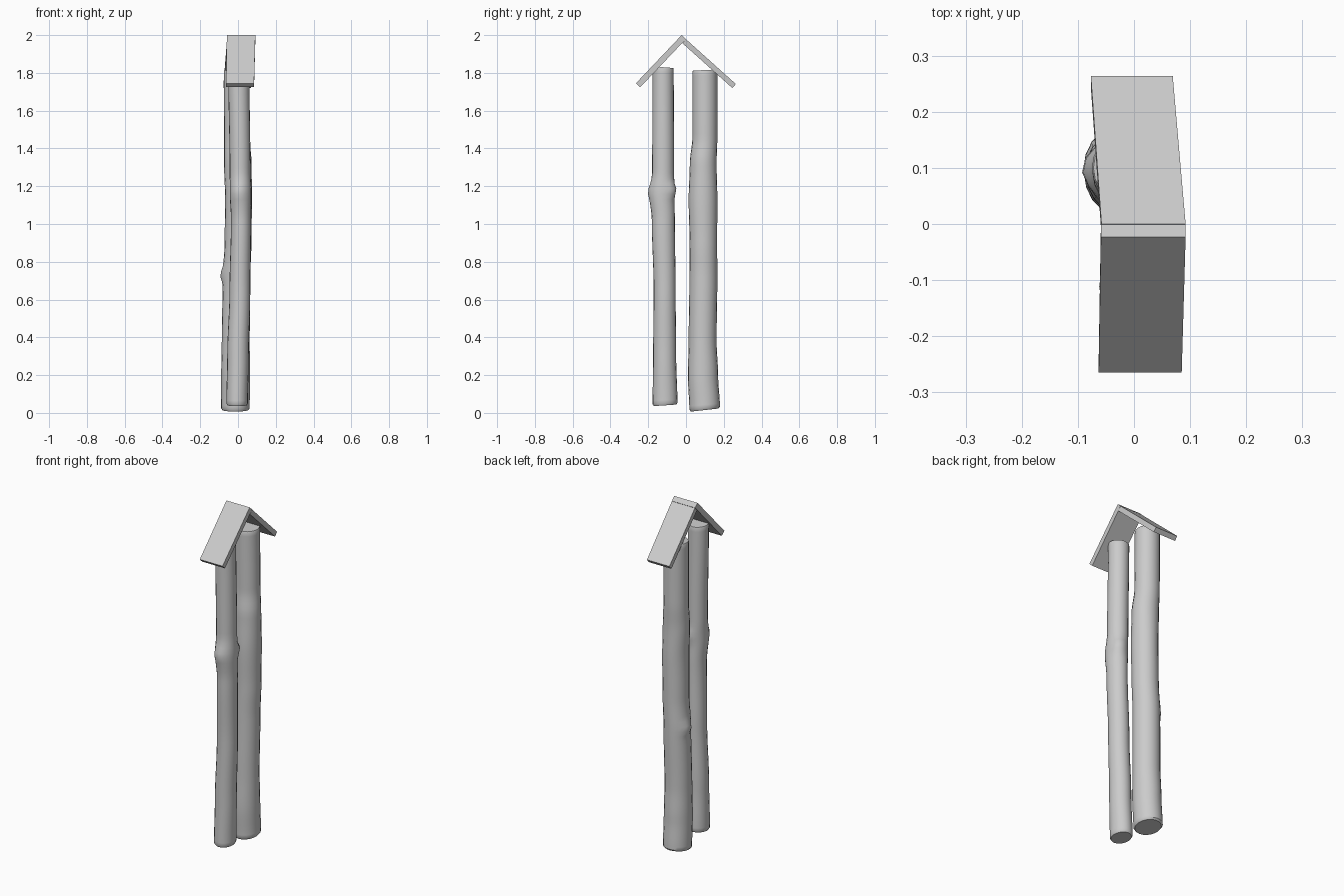
import bpy, bmesh, math
from mathutils import Vector

cube = bpy.data.objects.get("Cube")
if cube:
    bpy.data.objects.remove(cube, do_unlink=True)

grey = bpy.data.materials.new("plain grey")
grey.use_nodes = True
colour = (0.6, 0.6, 0.6, 1)
grey.diffuse_color = colour
grey.node_tree.nodes["Principled BSDF"].inputs["Base Color"].default_value = colour


def finish(name, bm):
    bmesh.ops.recalc_face_normals(bm, faces=bm.faces)
    mesh = bpy.data.meshes.new(name)
    bm.to_mesh(mesh)
    bm.free()
    mesh.materials.append(grey)
    obj = bpy.data.objects.new(name, mesh)
    bpy.context.collection.objects.link(obj)
    return obj


def section_at(z, sections):
    """Smoothly blended (x, y, radius x, radius y) at a height."""
    for a, b in zip(sections, sections[1:]):
        if z <= b[0]:
            t = (z - a[0]) / (b[0] - a[0])
            t = t * t * (3 - 2 * t)
            return [p + (q - p) * t for p, q in zip(a[1:], b[1:])]
    return sections[-1][1:]


def log(name, sections, knots, tilt, sides=20, steps=64):
    """Crooked trunk with slanted ends and local knots (position, size, height)."""
    bm = bmesh.new()
    low, high = sections[0][0], sections[-1][0]
    levels = [(low, 0.9), (low + 0.01, 1)]
    levels += [(low + (high - low) * i / steps, 1) for i in range(1, steps)]
    levels += [(high - 0.006, 1), (high, 0.96)]
    rings = []
    for z, scale in levels:
        x, y, rx, ry = section_at(z, sections)
        along = (z - low) / (high - low)
        slant = tilt[0] * max(0, 1 - along * 8) + tilt[1] * max(0, along * 8 - 7)
        ring = []
        for i in range(sides):
            a = math.tau * i / sides
            out = Vector((math.cos(a), math.sin(a), 0))
            co = Vector((x + rx * scale * out.x, y + ry * scale * out.y, z + slant * out.y))
            for centre, size, height in knots:
                d = (co - Vector(centre)).length / size
                co += out * height * math.exp(-d * d * 2)
            ring.append(bm.verts.new(co))
        rings.append(ring)
    for a, b in zip(rings, rings[1:]):
        for i in range(sides):
            j = (i + 1) % sides
            bm.faces.new((a[i], a[j], b[j], b[i]))
    bm.faces.new(rings[0])
    bm.faces.new(rings[-1])
    obj = finish(name, bm)
    bpy.ops.object.select_all(action='DESELECT')
    obj.select_set(True)
    bpy.context.view_layer.objects.active = obj
    bpy.ops.object.shade_smooth_by_angle(angle=math.radians(40))


def board(name, ridge, eave, inward, ridge_x, eave_x):
    """Roof board: outer ridge and eave lines (y, z), thickened inward."""
    bm = bmesh.new()
    loops = []
    for dy, dz in ((0, 0), inward):
        corners = [(ridge_x[0], *ridge), (ridge_x[1], *ridge),
                   (eave_x[1], *eave), (eave_x[0], *eave)]
        loops.append([bm.verts.new((x, y + dy, z + dz)) for x, y, z in corners])
    outer, inner = loops
    bm.faces.new(outer)
    bm.faces.new(inner)
    for i in range(4):
        j = (i + 1) % 4
        bm.faces.new((outer[i], outer[j], inner[j], inner[i]))
    finish(name, bm)


# Slimmer front trunk with a swollen knot
log("front_log",
    [(0.04, -0.005, -0.111, 0.057, 0.066), (0.30, 0.0, -0.113, 0.057, 0.061),
     (0.65, 0.01, -0.113, 0.055, 0.058), (1.02, 0.016, -0.12, 0.053, 0.061),
     (1.16, 0.014, -0.128, 0.057, 0.066), (1.28, 0.011, -0.121, 0.055, 0.058),
     (1.83, 0.004, -0.121, 0.056, 0.056)],
    [((0.04, -0.075, 1.18), 0.045, 0.018), ((0, -0.19, 1.17), 0.05, 0.009)],
    (0.004, -0.004))

# Thicker back trunk with a branch stub
log("back_log",
    [(0.015, -0.014, 0.099, 0.076, 0.081), (0.20, -0.013, 0.09, 0.076, 0.08),
     (0.38, -0.012, 0.088, 0.074, 0.074), (0.72, -0.008, 0.092, 0.073, 0.074),
     (0.90, 0.0, 0.092, 0.071, 0.073), (1.13, 0.003, 0.09, 0.071, 0.076),
     (1.32, -0.001, 0.091, 0.073, 0.071), (1.46, -0.006, 0.1, 0.068, 0.066),
     (1.815, -0.008, 0.1, 0.067, 0.066)],
    [((-0.08, 0.1, 0.73), 0.045, 0.014)], (0.008, 0.003))

# Two overlapping roof boards
board("front_roof_board", (-0.023, 2.0), (-0.265, 1.745), (0.0225, -0.021),
      (-0.059, 0.092), (-0.063, 0.085))
board("back_roof_board", (0.0, 1.978), (0.264, 1.741), (-0.019, -0.021),
      (-0.058, 0.092), (-0.077, 0.069))
